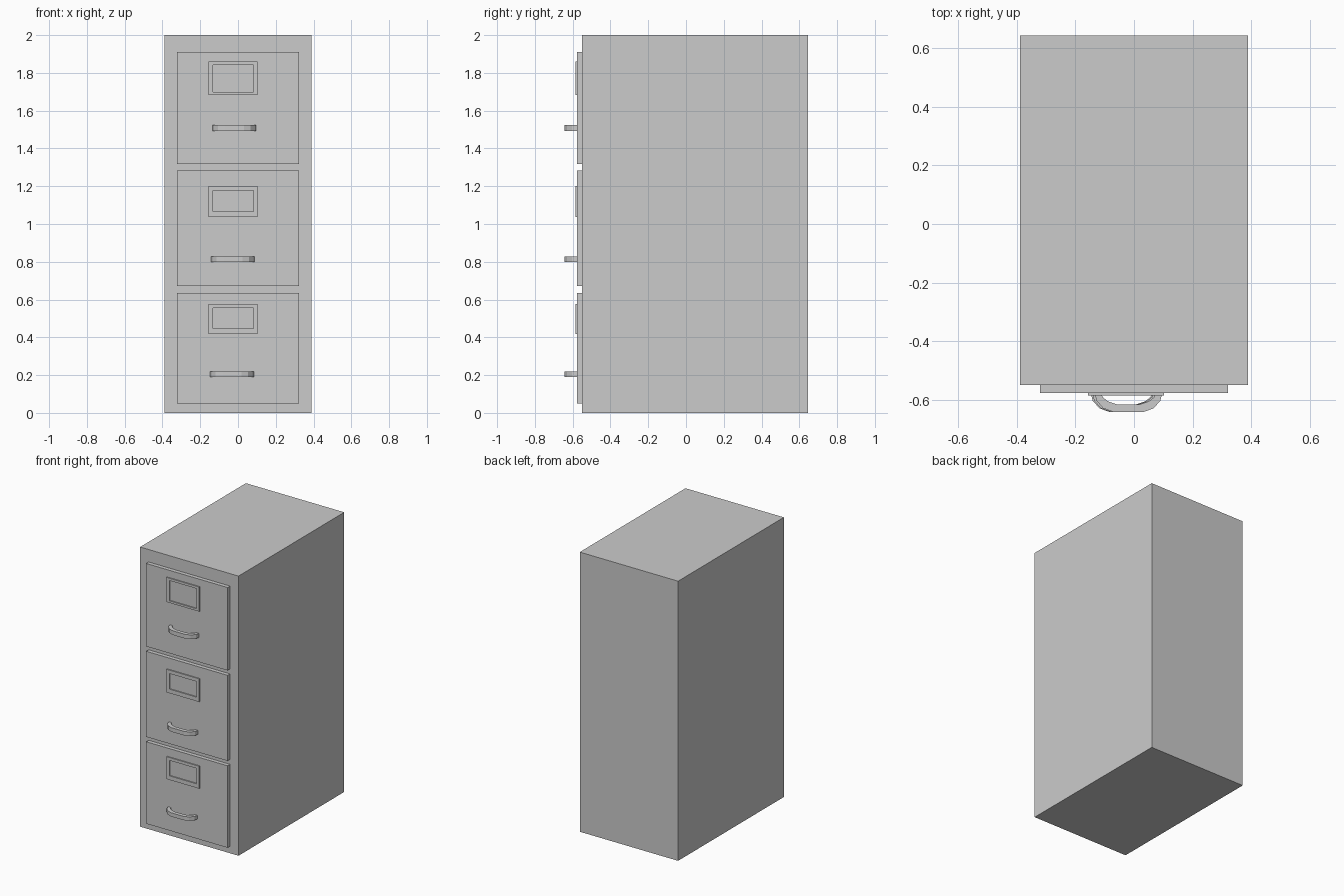
import bpy, bmesh

if "Cube" in bpy.data.objects:
    bpy.data.objects.remove(bpy.data.objects["Cube"])


def finish(name, bm):
    bmesh.ops.recalc_face_normals(bm, faces=bm.faces)
    mesh = bpy.data.meshes.new(name)
    bm.to_mesh(mesh)
    bm.free()
    obj = bpy.data.objects.new(name, mesh)
    bpy.context.collection.objects.link(obj)
    return obj


def box(name, x0, x1, y0, y1, z0, z1):
    bm = bmesh.new()
    bmesh.ops.create_cube(bm, size=1)
    for v in bm.verts:
        v.co.x = x1 if v.co.x > 0 else x0
        v.co.y = y1 if v.co.y > 0 else y0
        v.co.z = z1 if v.co.z > 0 else z0
    return finish(name, bm)


def label_frame(name, outer, inner, y_front, y_back):
    # rectangular ring with an open window, each rect = (x0, x1, z0, z1)
    bm = bmesh.new()

    def ring(r, y):
        x0, x1, z0, z1 = r
        return [bm.verts.new((x, y, z)) for x, z in
                ((x0, z0), (x1, z0), (x1, z1), (x0, z1))]

    loops = [ring(outer, y_back), ring(outer, y_front),
             ring(inner, y_front), ring(inner, y_back)]
    for i in range(4):
        a, b = loops[i], loops[(i + 1) % 4]
        for j in range(4):
            k = (j + 1) % 4
            bm.faces.new((a[j], a[k], b[k], b[j]))
    return finish(name, bm)


# Half of the handle seen from above: (outer x, outer y, inner x, inner y)
HALF = [(0.116, -0.576, 0.094, -0.576),
        (0.109, -0.604, 0.088, -0.592),
        (0.086, -0.630, 0.070, -0.606),
        (0.050, -0.643, 0.040, -0.616)]


def handle(name, cx, z0, z1):
    stations = [(-a, b, -c, d) for a, b, c, d in HALF] + HALF[::-1]
    bm = bmesh.new()
    rings = []
    for ox, oy, ix, iy in stations:
        rings.append([bm.verts.new((cx + x, y, z)) for x, y, z in
                      ((ox, oy, z0), (ox, oy, z1), (ix, iy, z1), (ix, iy, z0))])
    for a, b in zip(rings, rings[1:]):
        for j in range(4):
            k = (j + 1) % 4
            bm.faces.new((a[j], a[k], b[k], b[j]))
    bm.faces.new(rings[0])
    bm.faces.new(rings[-1])
    return finish(name, bm)


# Cabinet body
box("cabinet_body", -0.389, 0.389, -0.55, 0.645, 0, 2)

# Per drawer: front z range, frame z range, window z range, handle x and z range
DRAWERS = {
    "top": ((1.318, 1.911), (1.683, 1.859), (1.698, 1.842), -0.019, (1.493, 1.523)),
    "middle": ((0.671, 1.283), (1.037, 1.202), (1.066, 1.177), -0.027, (0.798, 0.827)),
    "bottom": ((0.050, 0.636), (0.417, 0.577), (0.446, 0.556), -0.032, (0.191, 0.218)),
}
for level, (front, frame, window, hx, hz) in DRAWERS.items():
    box(level + "_drawer_front", -0.322, 0.322, -0.578, -0.545, *front)
    label_frame(level + "_label_frame", (-0.157, 0.103, *frame),
                (-0.133, 0.081, *window), -0.586, -0.576)
    handle(level + "_handle", hx, *hz)
